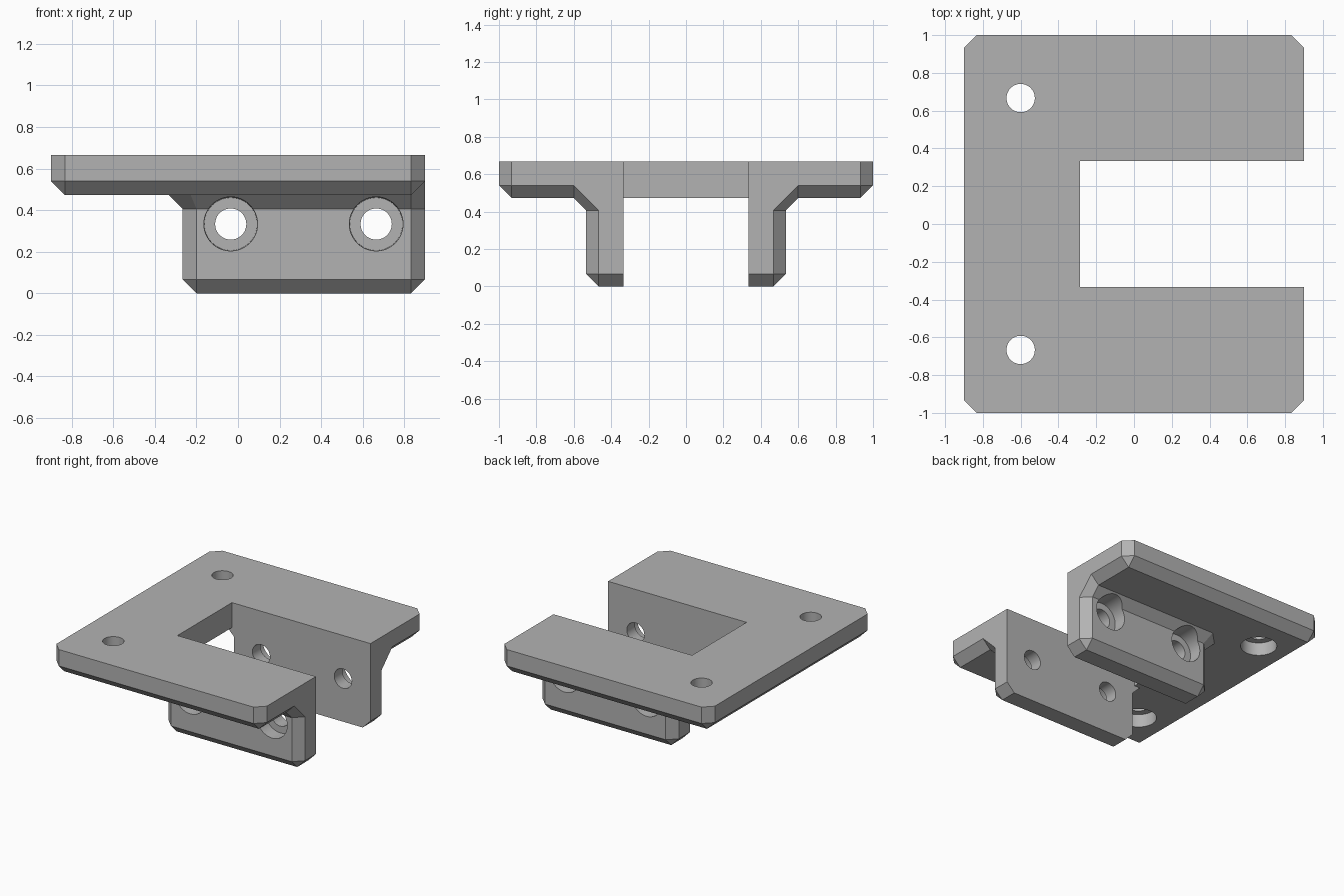
import bpy, bmesh, math
from mathutils import Matrix, Vector

cube = bpy.data.objects.get("Cube")
if cube:
    bpy.data.objects.remove(cube, do_unlink=True)

C = 1 / 15             # chamfer width used on every outer edge
TOP = 10 * C           # upper face of the plate
UNDER = 7.1 * C        # underside of the plate
X, Y = 0.9, 1.0        # half sizes of the plate
IN, OUT = 5 * C, 8 * C # inner and outer faces of a side wall
BACK = -4 * C          # rear end of a side wall

grey = bpy.data.materials.new("plain_grey")
grey.use_nodes = True
grey.diffuse_color = (0.45, 0.45, 0.45, 1)
grey.node_tree.nodes["Principled BSDF"].inputs["Base Color"].default_value = (0.45, 0.45, 0.45, 1)


def make(name, bm):
    bmesh.ops.recalc_face_normals(bm, faces=bm.faces)
    mesh = bpy.data.meshes.new(name)
    bm.to_mesh(mesh)
    bm.free()
    mesh.materials.append(grey)
    obj = bpy.data.objects.new(name, mesh)
    bpy.context.collection.objects.link(obj)
    return obj


def hull(name, points, side=1):
    bm = bmesh.new()
    for x, y, z in points:
        bm.verts.new((x, y * side, z))
    bmesh.ops.convex_hull(bm, input=bm.verts)
    bmesh.ops.dissolve_limit(bm, angle_limit=0.01, verts=bm.verts, edges=bm.edges)
    return make(name, bm)


def box(name, lo, hi):
    return hull(name, [(x, y, z) for x in (lo[0], hi[0])
                       for y in (lo[1], hi[1]) for z in (lo[2], hi[2])])


def drill(name, start, direction, length, r1, r2):
    """Tapered round cutter running from start along direction."""
    bm = bmesh.new()
    turn = Vector(direction).to_track_quat('Z', 'Y').to_matrix().to_4x4()
    mid = Vector(start) + Vector(direction) * length / 2
    bmesh.ops.create_cone(bm, cap_ends=True, segments=48, radius1=r1, radius2=r2,
                          depth=length, matrix=Matrix.Translation(mid) @ turn)
    return make(name, bm)


def combine(target, other, operation):
    mod = target.modifiers.new(operation.title(), 'BOOLEAN')
    mod.operation, mod.solver, mod.object = operation, 'EXACT', other
    bpy.context.view_layer.objects.active = target
    bpy.ops.object.modifier_apply(modifier=mod.name)
    bpy.data.objects.remove(other, do_unlink=True)


# Plate with cut corners and a chamfered underside
signs = [(a, b) for a in (-1, 1) for b in (-1, 1)]
plate_points = [(a * (X - C), b * (Y - C), UNDER) for a, b in signs]
for z in (UNDER + C, TOP):
    plate_points += [(a * X, b * (Y - C), z) for a, b in signs]
    plate_points += [(a * (X - C), b * Y, z) for a, b in signs]
bracket = hull("mounting_bracket", plate_points)

# Open slot between the walls
combine(bracket, box("slot_cutter", (-0.285, -IN, 0), (1.2, IN, 1)), 'DIFFERENCE')


def footprint(z):
    """Wall outline with its two outer corners cut."""
    return [(BACK, IN, z), (X, IN, z), (BACK, OUT - C, z), (X, OUT - C, z),
            (BACK + C, OUT, z), (X - C, OUT, z)]


# Side walls, with a sloped reinforcement under the plate
sole = [(x, y, 0) for x in (BACK + C, X - C) for y in (IN, OUT - C)]
neck = UNDER - C
miter = C * math.tan(math.pi / 8)
flare = [(BACK - C, IN, UNDER), (BACK - C, OUT - C + miter, UNDER),
         (BACK + C - miter, OUT + C, UNDER), (X - C, OUT + C, UNDER),
         (X, OUT + C, UNDER + C), (X, IN, UNDER + C)]
for side in (-1, 1):
    combine(bracket, hull("side_wall", sole + footprint(C) + footprint(TOP), side), 'UNION')
    combine(bracket, hull("wall_gusset", footprint(neck) + flare, side), 'UNION')

# Stepped screw holes through the walls and the plate
HOLE, HEAD, DEPTH = 0.075, 0.133, 0.1


def screw_hole(surface, direction):
    d = Vector(direction)
    start = Vector(surface) - d * 0.15
    combine(bracket, drill("hole_cutter", start, d, 0.45, HOLE, HOLE), 'DIFFERENCE')
    combine(bracket, drill("head_cutter", start, d, 0.15 + DEPTH, HEAD, HEAD - 0.006), 'DIFFERENCE')


for side in (-1, 1):
    for x in (-0.035, 0.665):
        screw_hole((x, side * OUT, 5 * C), (0, -side, 0))
    screw_hole((-0.6, side * 10 * C, UNDER), (0, 0, 1))

# Smooth bores, crisp edges
bpy.ops.object.select_all(action='DESELECT')
bracket.select_set(True)
bpy.context.view_layer.objects.active = bracket
bpy.ops.object.shade_smooth_by_angle(angle=math.radians(25))
